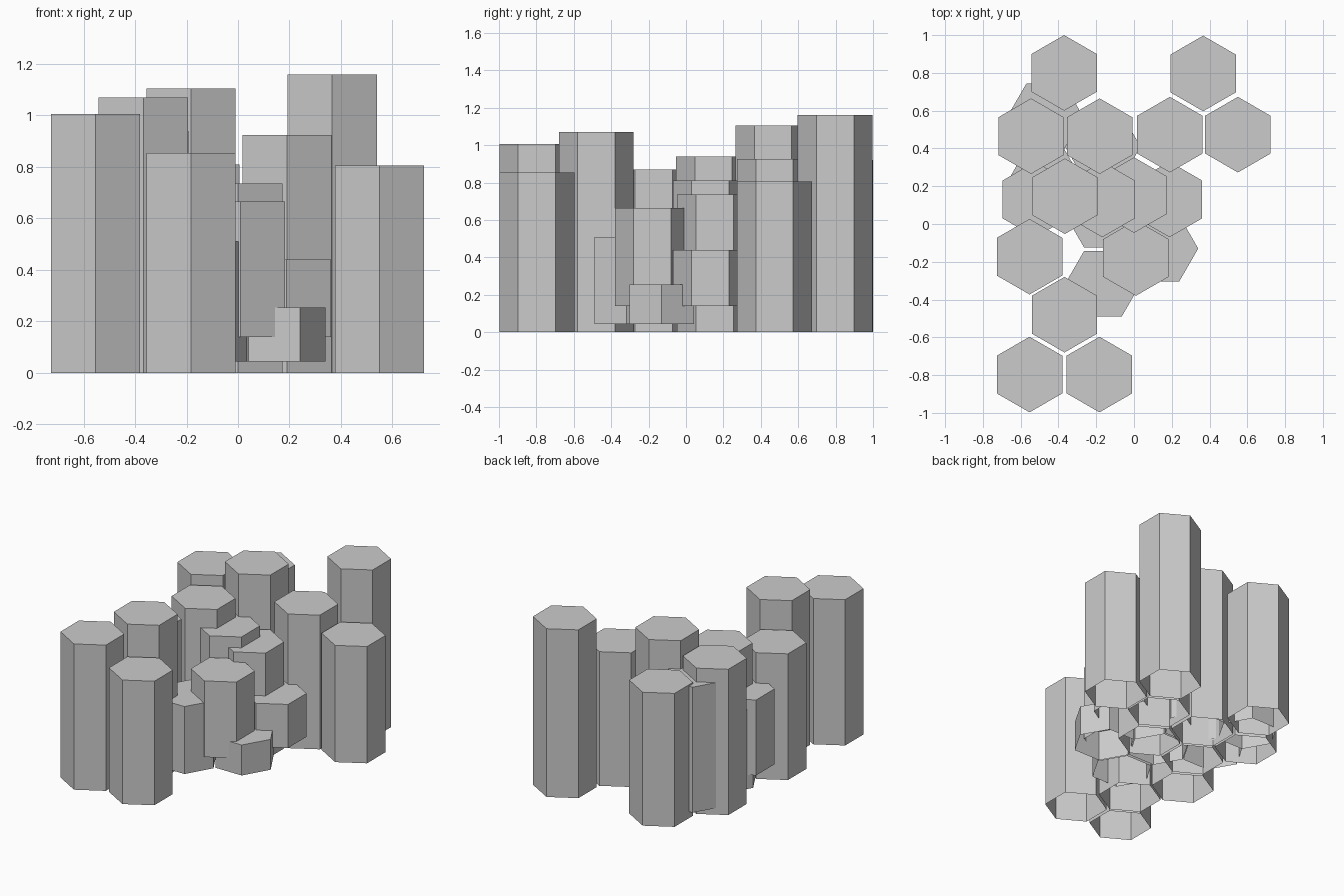
import bpy, bmesh, math

if "Cube" in bpy.data.objects:
    bpy.data.objects.remove(bpy.data.objects["Cube"])

R = 0.2


def column(name, x, y, z0, z1, turn):
    """Hexagonal prism with a capped top and an open underside."""
    bm = bmesh.new()
    ring = [(x + R * math.cos(math.radians(60 * i + turn)),
             y + R * math.sin(math.radians(60 * i + turn))) for i in range(6)]
    low = [bm.verts.new((px, py, z0)) for px, py in ring]
    top = [bm.verts.new((px, py, z1)) for px, py in ring]
    bm.faces.new(top)
    for i in range(6):
        j = (i + 1) % 6
        bm.faces.new((low[i], low[j], top[j], top[i]))
    mesh = bpy.data.meshes.new(name)
    bm.to_mesh(mesh)
    bm.free()
    bpy.context.collection.objects.link(bpy.data.objects.new(name, mesh))


def cluster(name, z0, turn, columns):
    for i, (x, y, z1) in enumerate(columns):
        column(f"{name}_{i + 1}", x, y, z0, z1, turn)


# Main columns standing on the ground (points facing front and back)
cluster("basalt_column", 0.0, 30, [
    (-0.553, -0.797, 1.005), (-0.183, -0.797, 0.855),
    (-0.368, -0.48, 1.07),
    (-0.553, -0.173, 0.87),
    (-0.366, 0.147, 0.94), (0.0, 0.153, 0.735),
    (-0.545, 0.465, 1.005), (-0.182, 0.465, 1.105),
    (0.19, 0.473, 0.925), (0.55, 0.473, 0.805),
    (-0.37, 0.8, 0.92), (0.366, 0.797, 1.16)])

# Raised second cluster
cluster("raised_column", 0.14, 30, [
    (0.01, -0.18, 0.665),
    (-0.523, 0.13, 0.66), (-0.168, 0.13, 0.81), (0.188, 0.13, 0.44)])

# Third cluster, turned so the points face sideways
cluster("turned_column", 0.045, 0, [
    (0.14, -0.13, 0.255), (-0.165, -0.317, 0.51), (-0.165, 0.05, 0.52),
    (-0.47, 0.225, 0.59), (-0.47, 0.57, 0.91), (-0.165, 0.41, 0.6)])
